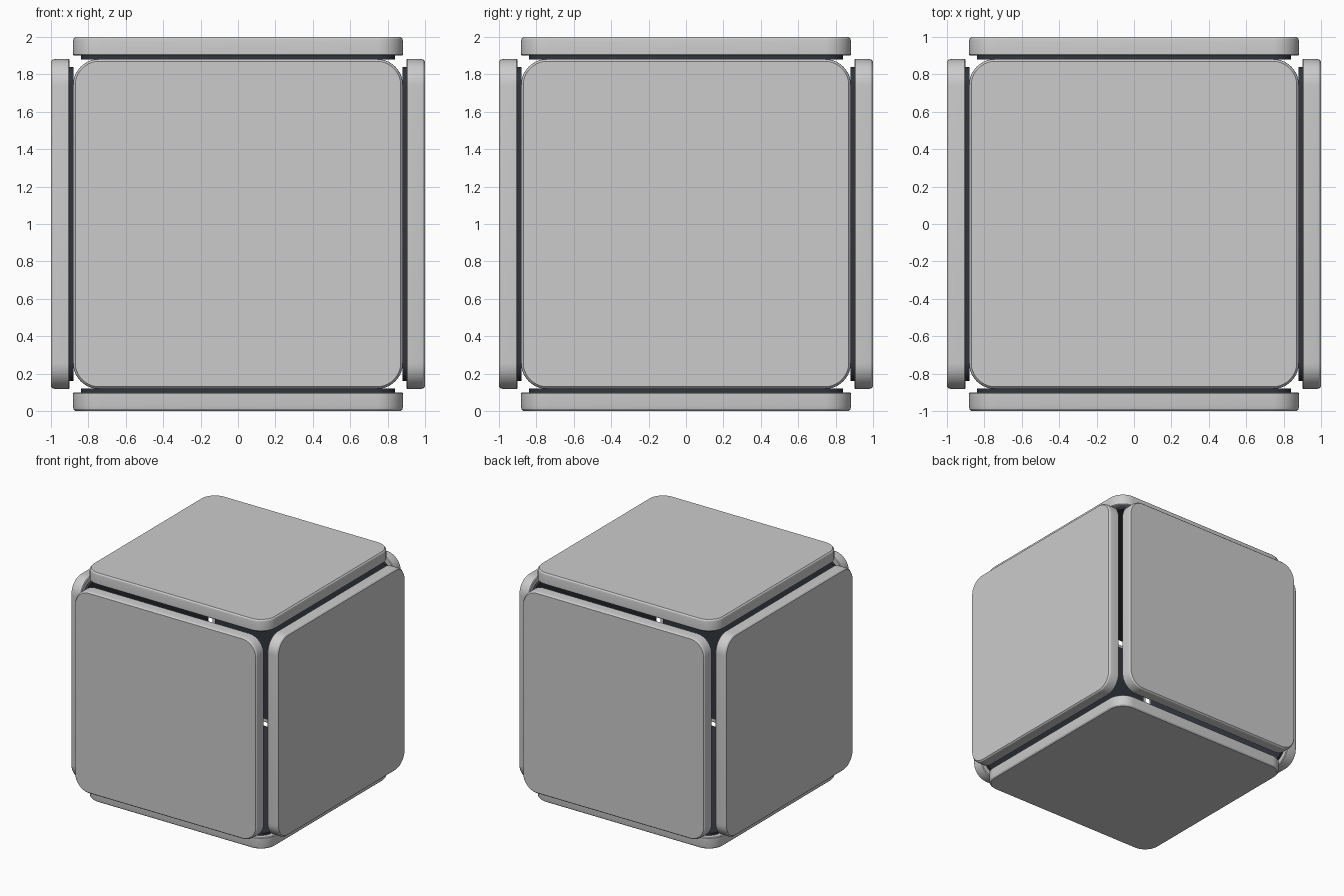
import bpy, bmesh
from math import pi, sin, cos
from mathutils import Matrix, Vector

if "Cube" in bpy.data.objects:
    bpy.data.objects.remove(bpy.data.objects["Cube"])

SEG = 10  # segments per rounded corner


def rounded_square(half, radius, z):
    pts = []
    for k in range(4):
        a0 = k * pi / 2
        cx = (half - radius) * (1 if k in (0, 3) else -1)
        cy = (half - radius) * (1 if k in (0, 1) else -1)
        for i in range(SEG + 1):
            a = a0 + i * pi / 2 / SEG
            pts.append(Vector((cx + radius * cos(a), cy + radius * sin(a), z)))
    return pts


def plate(name, profile, half, radius, turn, mat=None):
    """Stack rounded squares; profile rows are (inset, distance from centre)."""
    bm = bmesh.new()
    rings = [[bm.verts.new(p) for p in rounded_square(half - d, radius - d, z)]
             for d, z in profile]
    n = len(rings[0])
    for a, b in zip(rings, rings[1:]):
        for i in range(n):
            j = (i + 1) % n
            bm.faces.new((a[i], a[j], b[j], b[i]))
    bm.faces.new(rings[0][::-1])
    bm.faces.new(rings[-1])
    bm.transform(Matrix.Translation((0, 0, 1)) @ turn)
    me = bpy.data.meshes.new(name)
    bm.to_mesh(me)
    bm.free()
    ob = bpy.data.objects.new(name, me)
    bpy.context.collection.objects.link(ob)
    if mat:
        me.materials.append(mat)
    bpy.ops.object.select_all(action='DESELECT')
    ob.select_set(True)
    bpy.context.view_layer.objects.active = ob
    bpy.ops.object.shade_smooth_by_angle(angle=pi / 6)


dark = bpy.data.materials.new("dark_backing")
dark.diffuse_color = (0.03, 0.035, 0.045, 1)
dark.use_nodes = True
dark.node_tree.nodes["Principled BSDF"].inputs["Base Color"].default_value = dark.diffuse_color

# outer panel: small inner round, straight wall, chamfered outer rim
PANEL = [(0.006, 0.90), (0, 0.906), (0, 0.975), (0.003, 0.99), (0.012, 1.0)]
# thin backing on the inside of each panel
BACK = [(0, 0.88), (0, 0.90)]

turns = {
    "top": Matrix.Identity(4),
    "bottom": Matrix.Rotation(pi, 4, 'X'),
    "front": Matrix.Rotation(pi / 2, 4, 'X'),
    "back": Matrix.Rotation(-pi / 2, 4, 'X'),
    "right": Matrix.Rotation(pi / 2, 4, 'Y'),
    "left": Matrix.Rotation(-pi / 2, 4, 'Y'),
}
for side, turn in turns.items():
    plate(side + "_panel", PANEL, 0.882, 0.14, turn)
    plate(side + "_backing", BACK, 0.84, 0.10, turn, dark)
